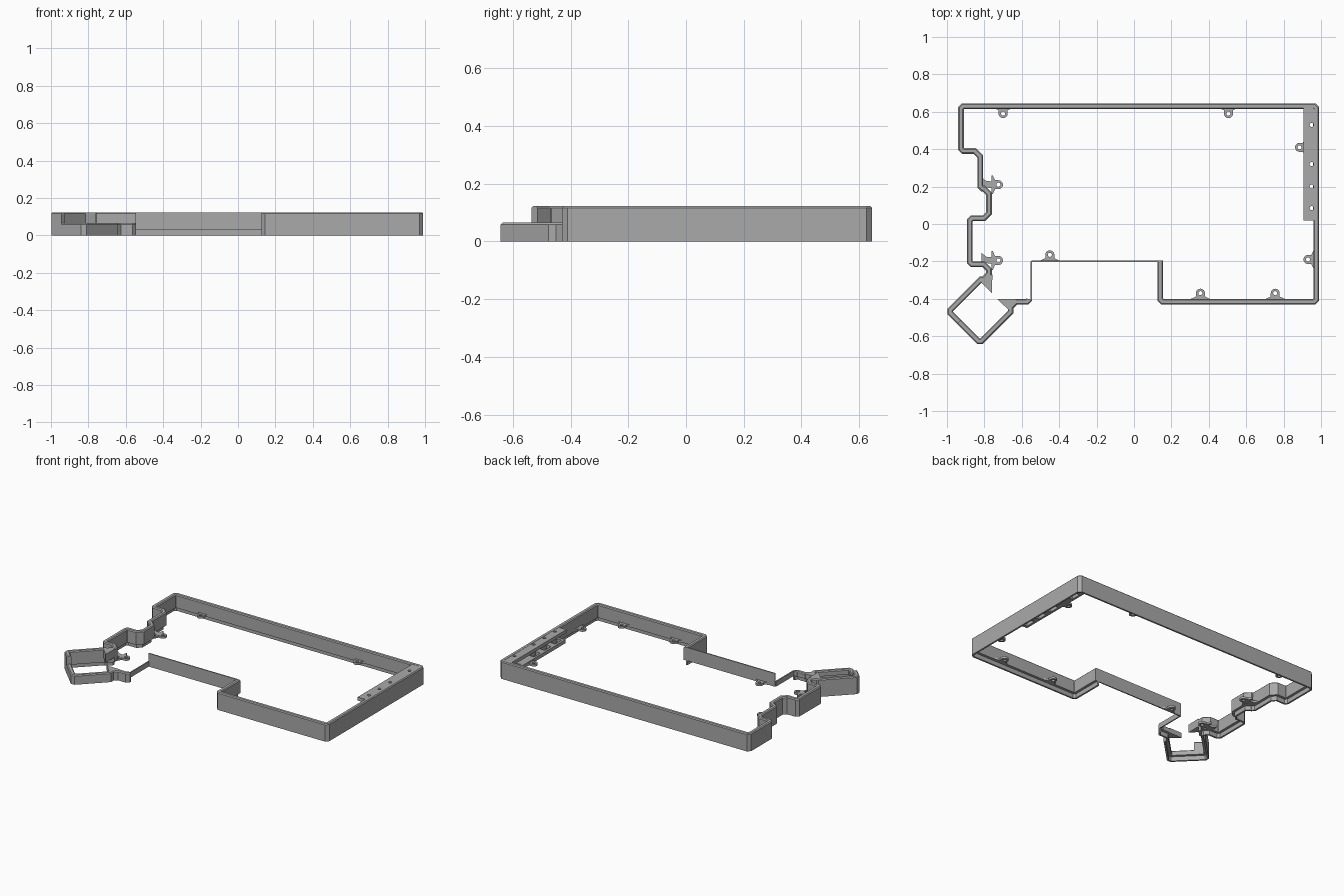
import bpy, bmesh, math
from mathutils import Vector

cube = bpy.data.objects.get("Cube")
if cube:
    bpy.data.objects.remove(cube)

mat = bpy.data.materials.new("mid_grey")
mat.use_nodes = True
grey = (0.4, 0.4, 0.4, 1)
mat.diffuse_color = grey
mat.node_tree.nodes["Principled BSDF"].inputs["Base Color"].default_value = grey

TOP, LOW, STEP = 0.122, 0.065, 0.03   # wall heights and the underside recess
THICK, SKIN, EDGE = 0.03, 0.012, 0.006


def finish(name, bm):
    bmesh.ops.recalc_face_normals(bm, faces=bm.faces)
    mesh = bpy.data.meshes.new(name)
    bm.to_mesh(mesh)
    bm.free()
    mesh.materials.append(mat)
    obj = bpy.data.objects.new(name, mesh)
    bpy.context.collection.objects.link(obj)
    return obj


def chamfer(path, cut=0.02):
    """Cut the square corners of an open path."""
    pts = [Vector(p) for p in path]
    out = [pts[0]]
    for a, b, c in zip(pts, pts[1:], pts[2:]):
        u, v = (b - a).normalized(), (c - b).normalized()
        out += [b - u * cut, b + v * cut] if u.angle(v) > 1 else [b]
    return out + [pts[-1]]


def sweep(name, pts, profile):
    """Sweep an (inward offset, height) profile along a path with mitred corners."""
    bm = bmesh.new()
    dirs = [(b - a).normalized() for a, b in zip(pts, pts[1:])]
    rings = []
    for i, p in enumerate(pts):
        u, v = dirs[max(i - 1, 0)], dirs[min(i, len(dirs) - 1)]
        n, m = Vector((-u.y, u.x)), Vector((-v.y, v.x))
        side = (n + m) / (1 + n.dot(m))
        rings.append([bm.verts.new((*(p + side * o), z)) for o, z in profile])
    k = len(profile)
    for r, s in zip(rings, rings[1:]):
        for j in range(k):
            bm.faces.new((r[j], s[j], s[(j + 1) % k], r[(j + 1) % k]))
    bm.faces.new(rings[0])
    bm.faces.new(rings[-1])
    return finish(name, bm)


def stepped(top):
    """Wall section: bevelled top, thinner skirt around the underside recess."""
    return [(0, 0), (0, top - EDGE), (EDGE, top), (THICK - EDGE, top),
            (THICK, top - EDGE), (THICK, STEP), (SKIN, STEP), (SKIN, 0)]


def plate(name, loops, z0, z1):
    """Flat plate from an outline followed by any hole outlines."""
    bm = bmesh.new()
    edges = []
    for loop in loops:
        vs = [bm.verts.new((x, y, z0)) for x, y in loop]
        edges += [bm.edges.new((a, b)) for a, b in zip(vs, vs[1:] + vs[:1])]
    bmesh.ops.triangle_fill(bm, edges=edges, use_beauty=True)
    geo = bmesh.ops.extrude_face_region(bm, geom=bm.faces[:])["geom"]
    moved = [g for g in geo if isinstance(g, bmesh.types.BMVert)]
    bmesh.ops.translate(bm, verts=moved, vec=(0, 0, z1 - z0))
    return finish(name, bm)


def arc(x, y, r, start=0, end=360, n=16):
    span = [math.radians(start + (end - start) * i / n) for i in range(n + (end - start < 360))]
    return [(x + r * math.cos(a), y + r * math.sin(a)) for a in span]


def rect(x0, x1, y0, y1):
    return [(x0, y0), (x1, y0), (x1, y1), (x0, y1)]


# Tall outer wall, from the front notch round to the angled pocket
tall = [(0.125, -0.195), (0.125, -0.43), (0.99, -0.43), (0.99, 0.645), (-0.94, 0.645),
        (-0.94, 0.375), (-0.837, 0.375), (-0.837, 0.175), (-0.79, 0.175), (-0.79, 0.045),
        (-0.893, 0.045), (-0.893, -0.23), (-0.79, -0.23), (-0.79, -0.28), (-0.825, -0.281),
        (-1.012, -0.468), (-0.945, -0.535)]
sweep("tall_outer_wall", chamfer(tall), stepped(TOP))

# Low wall around the front of the pocket
low = [(-0.945, -0.535), (-0.824, -0.656), (-0.645, -0.477), (-0.645, -0.43),
       (-0.545, -0.43), (-0.545, -0.4)]
sweep("low_pocket_wall", chamfer(low), stepped(LOW))

# Thin walls along the front notch
for name, path, top in (("notch_side_wall", [(-0.545, -0.405), (-0.545, -0.2)], LOW),
                        ("notch_back_wall", [(-0.549, -0.203), (0.135, -0.203)], TOP)):
    sweep(name, [Vector(p) for p in path], [(0, STEP), (0, top), (0.008, top), (0.008, STEP)])

# Gussets where the pocket opens into the frame
plate("tall_gusset", [[(-0.83, -0.3), (-0.76, -0.37), (-0.757, -0.27), (-0.79, -0.28)]], LOW, TOP)
plate("low_gusset", [[(-0.73, -0.402), (-0.67, -0.46), (-0.635, -0.42), (-0.63, -0.402)]], STEP, LOW)

# Screw tabs: centre and the direction (degrees) pointing away from the wall
tabs = [(-0.7, 0.59, 270), (0.505, 0.59, 270), (0.885, 0.41, 180), (0.93, -0.19, 180),
        (0.755, -0.37, 90), (0.355, -0.37, 90), (-0.45, -0.165, 90),
        (-0.725, 0.21, 0), (-0.725, -0.195, 0)]
for i, (cx, cy, deg) in enumerate(tabs):
    a = math.radians(deg)
    ca, sa = math.cos(a), math.sin(a)
    flare = [(-0.018, 0.024), (-0.03, 0.05), (-0.036, 0.05), (-0.036, -0.05),
             (-0.03, -0.05), (-0.018, -0.024)]
    local = arc(0, 0, 0.024, -90, 90) + flare
    shape = [(cx + x * ca - y * sa, cy + x * sa + y * ca) for x, y in local]
    plate(f"screw_tab_{i + 1}", [shape, arc(cx, cy, 0.011)], STEP, STEP + 0.015)

# Corner fillets behind the side tabs
for i, y in enumerate((0.2, -0.205)):
    plate(f"side_tab_gusset_{i + 1}",
          [[(-0.815, y), (-0.75, y - 0.01), (-0.74, y + 0.026), (-0.79, y + 0.03), (-0.815, y + 0.05)]],
          STEP, STEP + 0.015)

# Side ledge with four round holes, and a slotted bar beneath it
holes = [0.53, 0.32, 0.2, 0.085]
plate("side_ledge", [rect(0.907, 0.968, 0.02, 0.622)] + [arc(0.95, y, 0.011) for y in holes],
      TOP - 0.025, TOP - 0.001)
plate("slotted_bar", [rect(0.907, 0.968, 0.03, 0.6)]
      + [rect(0.922, 0.958, y - 0.035, y + 0.035) for y in holes], STEP, STEP + 0.025)
